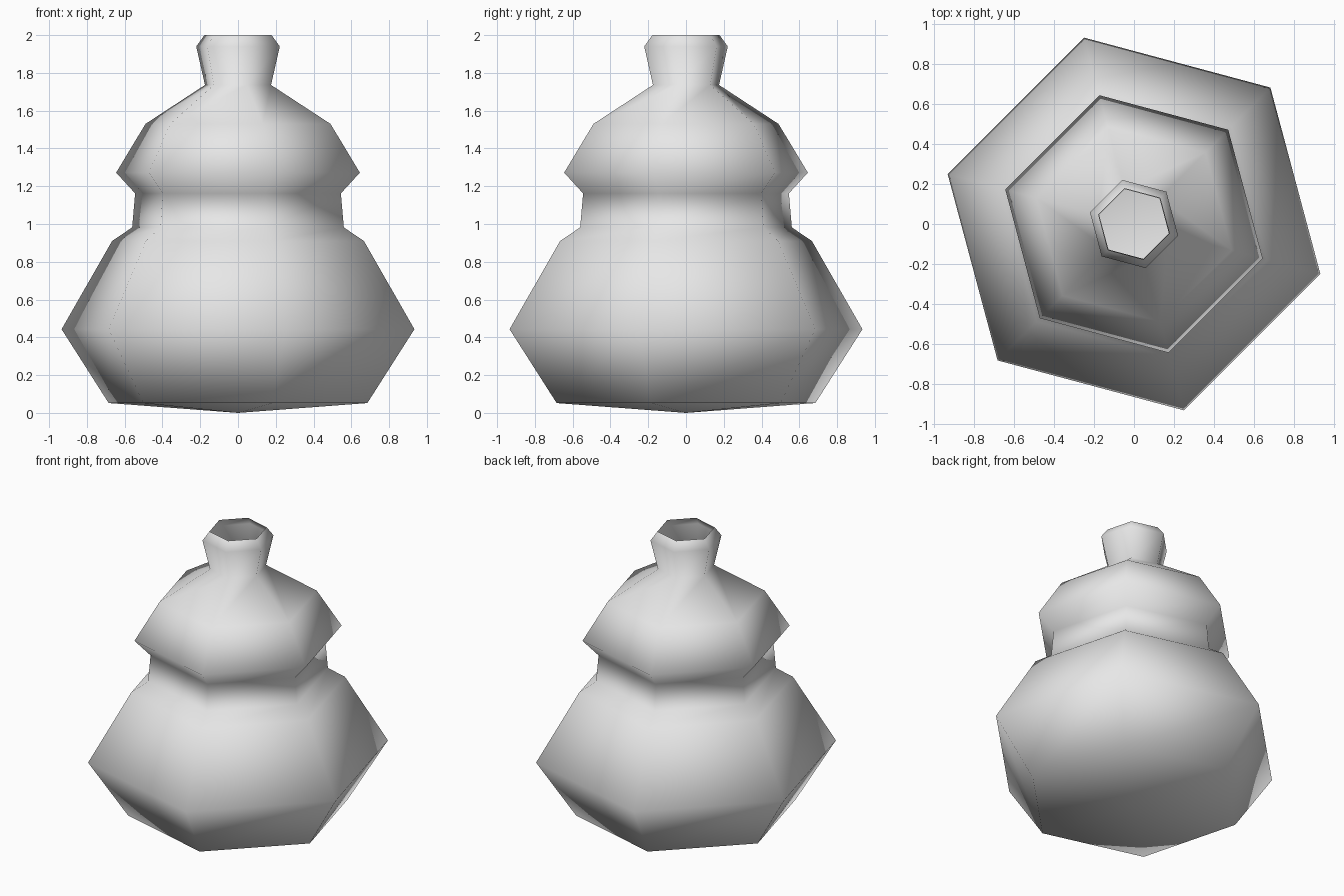
import bpy, bmesh
from math import cos, sin, radians, tau
from mathutils import Vector

cube = bpy.data.objects.get("Cube")
if cube:
    bpy.data.objects.remove(cube, do_unlink=True)

SIDES = 6
START = radians(-15)

# Wall profile as (radius, height), from the underside centre to the open mouth
profile = [
    (0, 0.005), (0.709, 0.052), (0.967, 0.443), (0.69, 0.91),
    (0.58, 0.982), (0.564, 1.162), (0.668, 1.272), (0.507, 1.53),
    (0.181, 1.736), (0.229, 1.94), (0.184, 2.0),
]
profile[0] = (0, 0)

clay = bpy.data.materials.new("pale_grey_clay")
clay.use_nodes = True
grey = (0.8, 0.8, 0.8, 1)
clay.diffuse_color = grey
clay.node_tree.nodes["Principled BSDF"].inputs["Base Color"].default_value = grey

# Turn the profile into a six-sided, single-walled vessel
bm = bmesh.new()
points = [bm.verts.new(Vector((r * cos(START), r * sin(START), z))) for r, z in profile]
edges = [bm.edges.new(pair) for pair in zip(points, points[1:])]
bmesh.ops.spin(bm, geom=points + edges, cent=(0, 0, 0), axis=(0, 0, 1),
               angle=tau, steps=SIDES, use_merge=False)
bmesh.ops.remove_doubles(bm, verts=bm.verts, dist=0.0005)
bmesh.ops.recalc_face_normals(bm, faces=bm.faces)
for face in bm.faces:
    face.smooth = True

mesh = bpy.data.meshes.new("gourd_bottle")
bm.to_mesh(mesh)
bm.free()
mesh.materials.append(clay)
bottle = bpy.data.objects.new("gourd_bottle", mesh)
bpy.context.collection.objects.link(bottle)
